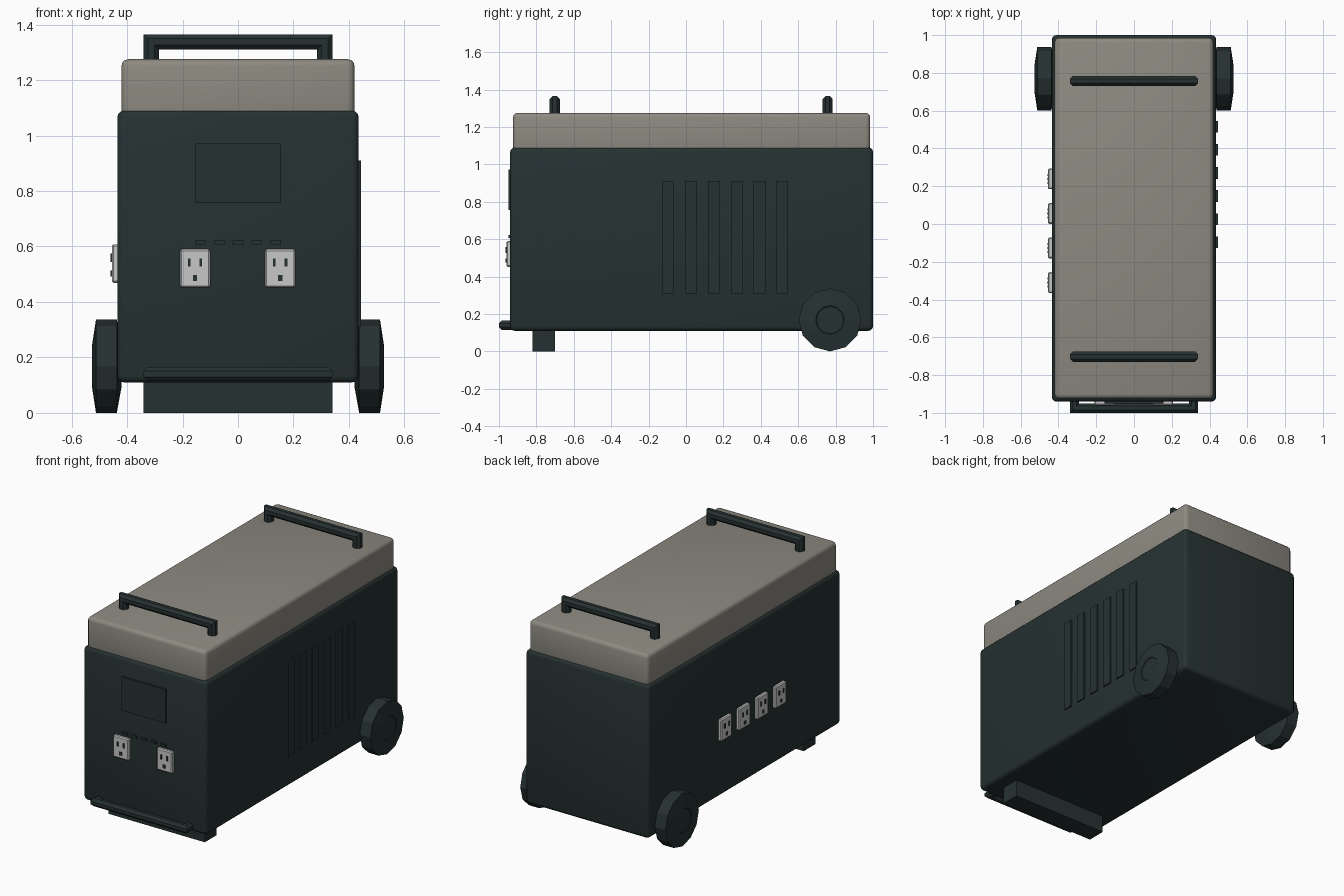
import bpy, bmesh, math
from mathutils import Vector, Matrix

if "Cube" in bpy.data.objects:
    bpy.data.objects.remove(bpy.data.objects["Cube"])


def material(name, rgb):
    m = bpy.data.materials.new(name)
    m.diffuse_color = (*rgb, 1)
    m.use_nodes = True
    m.node_tree.nodes["Principled BSDF"].inputs["Base Color"].default_value = m.diffuse_color
    return m


DARK = material("dark green grey", (0.019, 0.031, 0.031))
LID = material("warm grey", (0.27, 0.255, 0.22))
PLATE = material("light grey", (0.57, 0.57, 0.58))


def finish(name, bm, mat, smooth=None):
    bmesh.ops.recalc_face_normals(bm, faces=bm.faces[:])
    me = bpy.data.meshes.new(name)
    bm.to_mesh(me)
    bm.free()
    me.materials.append(mat)
    ob = bpy.data.objects.new(name, me)
    bpy.context.collection.objects.link(ob)
    if smooth:
        bpy.ops.object.select_all(action='DESELECT')
        ob.select_set(True)
        bpy.context.view_layer.objects.active = ob
        bpy.ops.object.shade_smooth_by_angle(angle=math.radians(smooth))
    return ob


def box(name, lo, hi, mat, bevel=0, segments=1, smooth=None):
    lo, hi = Vector(lo), Vector(hi)
    bm = bmesh.new()
    bmesh.ops.create_cube(bm, size=1)
    for v in bm.verts:
        v.co = (lo + hi) / 2 + v.co * (hi - lo)
    if bevel:
        bmesh.ops.bevel(bm, geom=bm.edges[:], offset=bevel, segments=segments,
                        profile=0.5, affect='EDGES')
    return finish(name, bm, mat, smooth)


def handle(name, matrix, height, half=0.34, r=0.0275):
    # octagonal tube along a mitred U: leg, bar, leg
    bm = bmesh.new()
    x, z = half - r, height - r
    path = [((-x, 0), (1, 0)), ((-x, z), (1, -1)), ((x, z), (-1, -1)), ((x, 0), (-1, 0))]
    rings = []
    for (cx, cz), (ux, uz) in path:
        ring = []
        for i in range(8):
            a = math.radians(22.5 + 45 * i)
            R = r / math.cos(math.radians(22.5))
            p, q = R * math.cos(a), R * math.sin(a)
            ring.append(bm.verts.new((cx + ux * p, q, cz + uz * p)))
        rings.append(ring)
    for a, b in zip(rings, rings[1:]):
        for i in range(8):
            j = (i + 1) % 8
            bm.faces.new((a[i], a[j], b[j], b[i]))
    bm.faces.new(rings[0])
    bm.faces.new(rings[-1])
    bm.transform(matrix)
    return finish(name, bm, DARK)


def wheel(name, side):
    # 12-sided lathe with domed faces and a hub disc
    bm = bmesh.new()
    profile = [(0.42, 0.075), (0.437, 0.168), (0.512, 0.168), (0.526, 0.077),
               (0.522, 0.073)]
    rings = []
    for x, r in profile:
        rings.append([bm.verts.new((side * x, 0.77 + r * math.sin(math.tau * i / 12),
                                    0.168 + r * math.cos(math.tau * i / 12)))
                      for i in range(12)])
    for a, b in zip(rings, rings[1:]):
        for i in range(12):
            j = (i + 1) % 12
            bm.faces.new((a[i], a[j], b[j], b[i]))
    bm.faces.new(rings[0])
    bm.faces.new(rings[-1])
    return finish(name, bm, DARK)


def outlet(name, matrix):
    # plate in local xz, facing local -y
    parts = [box(name + "_plate", (-0.055, -0.02, -0.069), (0.055, 0.01, 0.069), PLATE, 0.006)]
    for i, (x, z, w, h) in enumerate([(-0.021, 0.021, 0.01, 0.03),
                                      (0.021, 0.021, 0.01, 0.03),
                                      (0, -0.035, 0.016, 0.022)]):
        parts.append(box(f"{name}_slot_{i + 1}", (x - w / 2, -0.024, z - h / 2),
                         (x + w / 2, -0.015, z + h / 2), DARK))
    for p in parts:
        p.data.transform(matrix)


# Main case and lid
box("body", (-0.435, -0.94, 0.11), (0.435, 1.0, 1.09), DARK, 0.024, 3, 40)
box("lid", (-0.42, -0.925, 1.04), (0.42, 0.985, 1.275), LID, 0.024, 3, 40)

# Carry handles on the lid, and the pull bar low on the front
handle("front_lid_handle", Matrix.Translation((0, -0.702, 1.27)), 0.095)
handle("rear_lid_handle", Matrix.Translation((0, 0.757, 1.27)), 0.095)
handle("front_pull_bar", Matrix.Translation((0, -0.92, 0.14)) @
       Matrix.Rotation(math.radians(90), 4, 'X'), 0.08, r=0.025)

# Front foot and rear wheels
box("front_foot", (-0.34, -0.82, 0), (0.34, -0.70, 0.13), DARK)
for side, word in ((-1, "left"), (1, "right")):
    wheel(word + "_wheel", side)

# Display and buttons
box("screen", (-0.155, -0.95, 0.757), (0.155, -0.93, 0.972), DARK)
for i in range(5):
    x = -0.136 + 0.068 * i
    box(f"button_{i + 1}", (x - 0.019, -0.95, 0.606), (x + 0.019, -0.93, 0.621), DARK)

# Vent strips on the right side
for i in range(6):
    y = -0.097 + 0.1225 * i
    box(f"vent_{i + 1}", (0.42, y - 0.031, 0.31), (0.444, y + 0.031, 0.91), DARK)

# Power outlets: two on the front, four on the left
for i, x in enumerate((-0.155, 0.152)):
    outlet(f"front_outlet_{i + 1}", Matrix.Translation((x, -0.94, 0.521)))
for i in range(4):
    outlet(f"side_outlet_{i + 1}", Matrix.Translation((-0.435, -0.31 + 0.183 * i, 0.538)) @
           Matrix.Rotation(math.radians(-90), 4, 'Z'))
